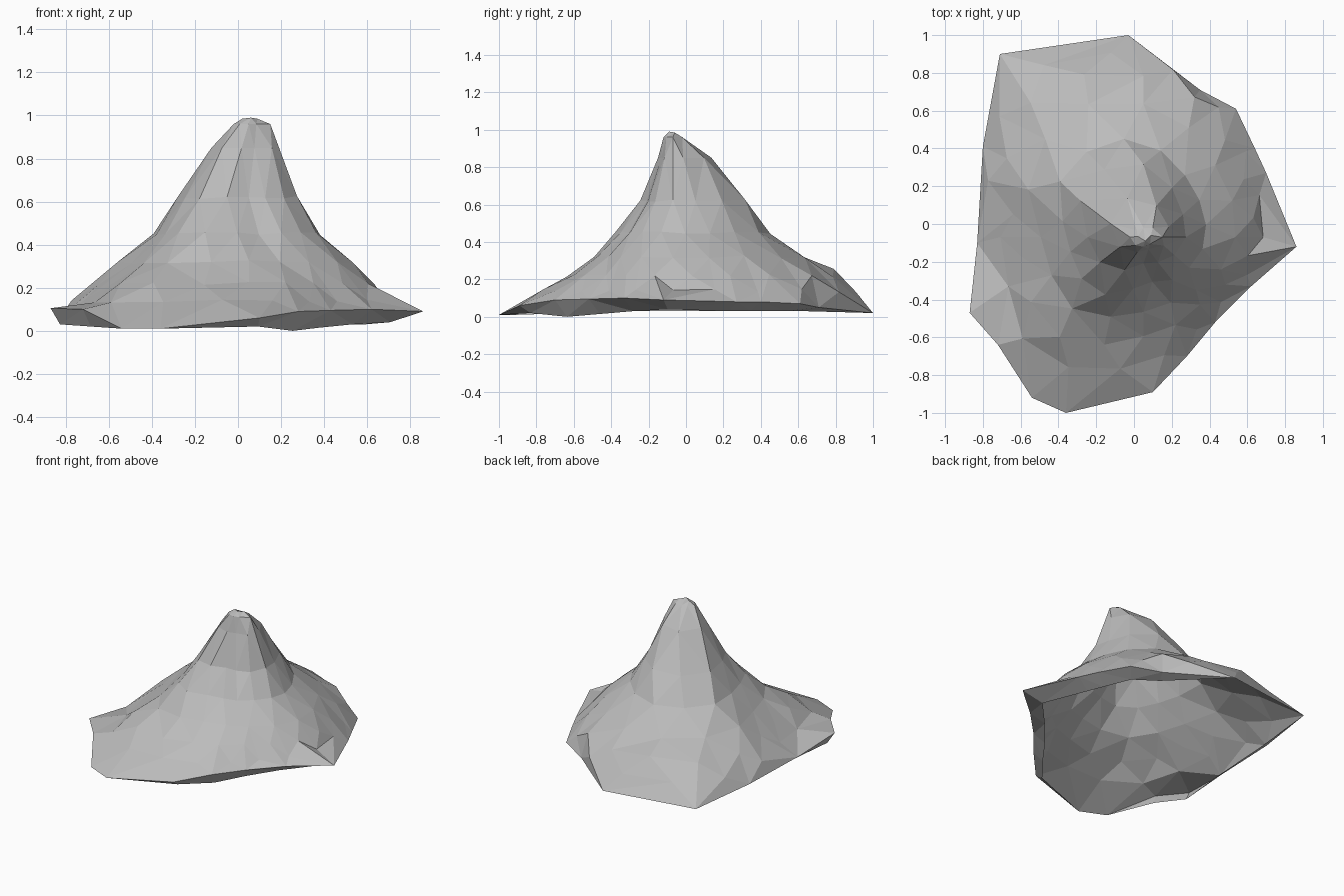
import bpy, bmesh, math, random
from mathutils import Vector
from mathutils.geometry import delaunay_2d_cdt

if "Cube" in bpy.data.objects:
    bpy.data.objects.remove(bpy.data.objects["Cube"])
random.seed(4)

stone = bpy.data.materials.new("grey_stone")
stone.use_nodes = True
grey = (0.5, 0.5, 0.5, 1)
stone.diffuse_color = grey
stone.node_tree.nodes["Principled BSDF"].inputs["Base Color"].default_value = grey

CENTRE = Vector((0.05, -0.07))

# Rim corners, clockwise from the back: x, y, height, depth of the curled lip
rim = [(-.03, 1, .02, 0), (.35, .71, .05, .02), (.54, .61, .07, .04),
       (.64, .40, .08, .05), (.70, .27, .08, .05), (.86, -.12, .09, .05),
       (.62, -.33, .10, .07), (.43, -.52, .095, .08), (.28, -.70, .09, .09),
       (.10, -.89, .06, .04), (-.36, -1, .01, 0), (-.54, -.92, .01, 0),
       (-.72, -.64, .10, .08), (-.87, -.47, .105, .075), (-.83, -.10, .06, .03),
       (-.80, .41, .05, .02), (-.71, .90, .03, 0)]
rim.reverse()

# Contours: height, corner count, radii toward E, NE, N, NW, W, SW, S, SE
contours = [
    (.96, 8, (.10, .07, .05, .05, .07, .06, .05, .05)),
    (.85, 8, (.15, .14, .22, .21, .16, .11, .07, .08)),
    (.62, 12, (.22, .26, .38, .41, .30, .24, .14, .17)),
    (.45, 16, (.33, .37, .50, .55, .41, .39, .25, .28)),
    (.32, 16, (.49, .54, .72, .74, .55, .53, .40, .39)),
    (.22, 18, (.58, .66, .87, .93, .64, .69, .53, .47)),
    (.14, 18, (.63, .71, .94, 1.03, .75, .82, .66, .53)),
]


def radius_at(radii, angle):
    """Smooth cyclic blend between the eight given radii."""
    t = angle / math.tau * 8
    i, f = int(t), t % 1
    a, b, c, d = (radii[(i + k) % 8] for k in (-1, 0, 1, 2))
    return b + .5 * f * (c - a + f * (2*a - 5*b + 4*c - d + f * (3*(b - c) + d - a)))


# Scatter the slope points in plan, staggering every second contour
points = [(x, y, z) for x, y, z, lip in rim]
points += [(.02, -.065, .985), (.09, -.06, .985), (.06, -.09, .99)]
for row, (z, count, radii) in enumerate(contours):
    wobble = .02 if z < .8 else 0
    for k in range(count):
        angle = math.tau * (k + .5 * (row % 2)) / count
        r = radius_at(radii, angle) * (1 + random.uniform(-wobble, wobble))
        p = CENTRE + Vector((math.cos(angle), math.sin(angle))) * r
        # The back right shoulder stands a little higher
        shoulder = .04 if z == .22 and p.y > .7 and p.x < -.1 else 0
        points.append((p.x, p.y, z + shoulder + random.uniform(-.4, .4) * wobble))

# Triangulate the slope inside the rim
n = len(rim)
edges = [(i, (i + 1) % n) for i in range(n)]
flat, _, tris, origin, _, _ = delaunay_2d_cdt(
    [Vector(p[:2]) for p in points], edges, [], 1, 1e-5)

bm = bmesh.new()
verts = [bm.verts.new((p.x, p.y, points[o[0]][2] if o else .1))
         for p, o in zip(flat, origin)]
for tri in tris:
    bm.faces.new([verts[i] for i in tri])

# Curl the rim under into a lip, widest on the left, leaving the underside open
outer = [bm.verts.new(p) for p in points[:n]]
inner = []
for x, y, z, lip in rim:
    shrink = .95 - .15 * max(0, x) if lip else 1
    inner.append(bm.verts.new((x * shrink, y * shrink, z - lip)))
for i, j in edges:
    bm.faces.new((outer[j], outer[i], inner[i], inner[j]))
bmesh.ops.remove_doubles(bm, verts=bm.verts, dist=.0005)
bmesh.ops.triangulate(bm, faces=bm.faces)

# Rest the shell on the ground
low = min(v.co.z for v in bm.verts)
bmesh.ops.translate(bm, verts=bm.verts, vec=(0, 0, -low))

mesh = bpy.data.meshes.new("mountain")
bm.to_mesh(mesh)
bm.free()
mesh.materials.append(stone)
bpy.context.collection.objects.link(bpy.data.objects.new("mountain", mesh))
